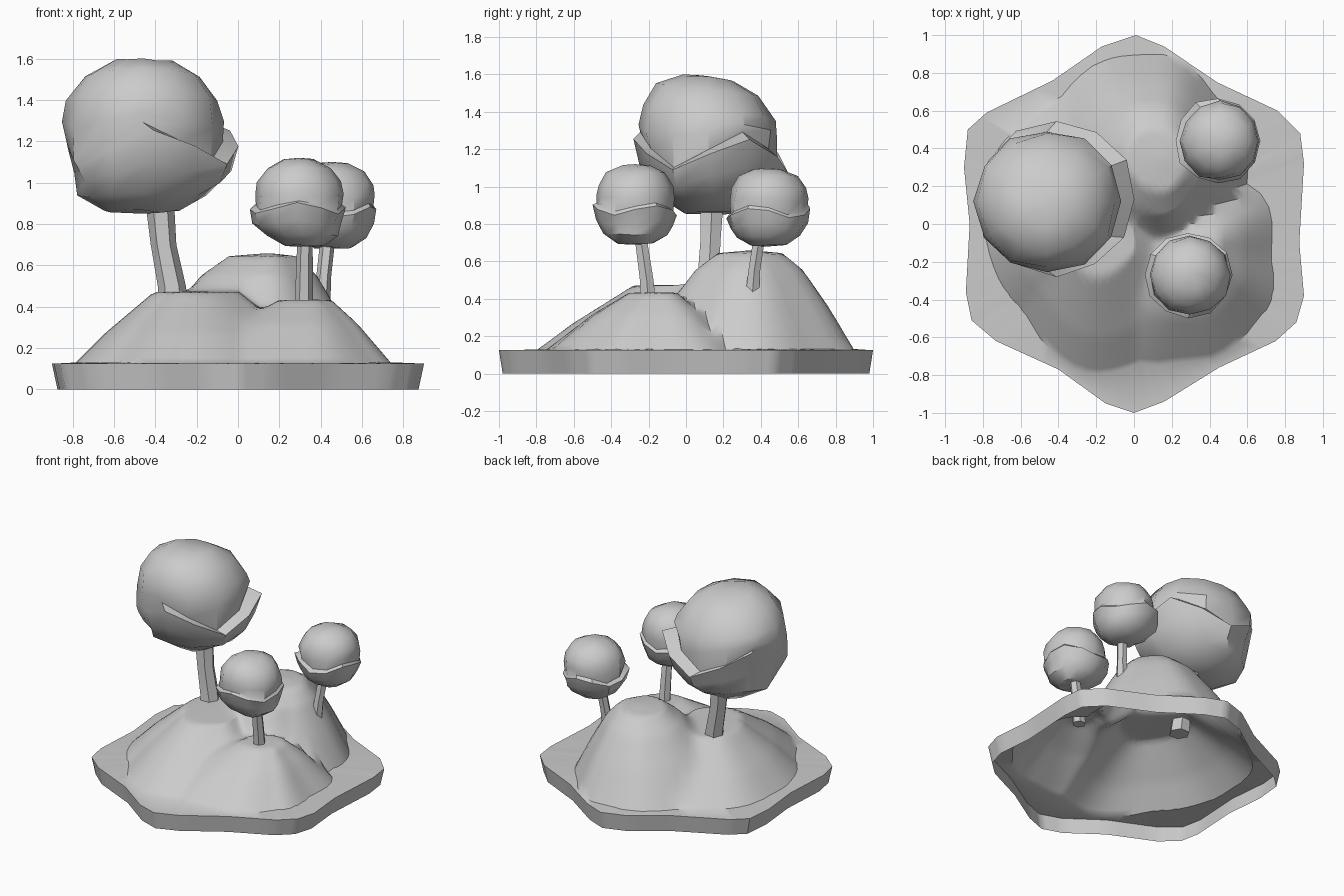
import bpy, bmesh, math, random

if "Cube" in bpy.data.objects:
    bpy.data.objects.remove(bpy.data.objects["Cube"])


def finish(name, bm, angle):
    bmesh.ops.recalc_face_normals(bm, faces=bm.faces)
    me = bpy.data.meshes.new(name)
    bm.to_mesh(me)
    bm.free()
    ob = bpy.data.objects.new(name, me)
    bpy.context.collection.objects.link(ob)
    bpy.ops.object.select_all(action='DESELECT')
    ob.select_set(True)
    bpy.context.view_layer.objects.active = ob
    bpy.ops.object.shade_smooth_by_angle(angle=math.radians(angle))
    return ob


def skin(bm, a, b):
    n = len(a)
    for i in range(n):
        j = (i + 1) % n
        bm.faces.new((a[i], a[j], b[j], b[i]))


def lerp_table(table, t):
    for (t0, v0), (t1, v1) in zip(table, table[1:]):
        if t <= t1:
            return v0 + (v1 - v0) * (t - t0) / (t1 - t0)
    return table[-1][1]


# Island: open-bottomed hexagonal rim with three merged mounds on top
OUTLINE = [(.01, 1), (.16, .94), (.44, .75), (.76, .60), (.88, .48), (.90, .32),
           (.875, -.1), (.90, -.38), (.86, -.52), (.75, -.62), (.45, -.76), (.16, -.94),
           (0, -1), (-.15, -.95), (-.4, -.77), (-.73, -.62), (-.86, -.51), (-.89, -.36),
           (-.87, 0), (-.90, .3), (-.88, .5), (-.78, .59), (-.43, .76), (-.17, .94)]
RIM = .125
# centre, height, foot radius every 45 degrees from +x, slope profile
MOUNDS = [
    ((-.2, 0), .35, [.55, .5, .72, .66, .59, .6, .8, .72],
     [(0, 1), (.35, .99), (.75, .42), (1, 0)]),
    ((.35, -.15), .31, [.38, .45, .4, .4, .55, .72, .58, .47],
     [(0, 1), (.26, .99), (.58, .62), (1, 0)]),
    ((.15, .35), .535, [.46, .43, .55, .62, .65, .6, .6, .48],
     [(0, 1), (.3, .97), (.5, .8), (.75, .43), (1, 0)]),
]


def height(x, y):
    total = 0
    for (cx, cy), h, radii, slope in MOUNDS:
        a = (math.atan2(y - cy, x - cx) / (math.pi / 4)) % 8
        i = int(a) % 8
        f = a - int(a)
        f = f * f * (3 - 2 * f)
        r = radii[i] * (1 - f) + radii[(i + 1) % 8] * f
        total += (h * lerp_table(slope, math.hypot(x - cx, y - cy) / r)) ** 10
    return RIM + total ** .1


def island():
    bm = bmesh.new()
    pts = []
    for (x0, y0), (x1, y1) in zip(OUTLINE, OUTLINE[1:] + OUTLINE[:1]):
        for k in range(4):
            pts.append((x0 + (x1 - x0) * k / 4, y0 + (y1 - y0) * k / 4))
    # find where each spoke meets the foot of the hill
    feet = []
    for x, y in pts:
        s = .99
        while s > .4 and height(x * s, y * s) < RIM + .002:
            s -= .005
        feet.append(s)
    prev = [bm.verts.new((x * .97, y * .98, 0)) for x, y in pts]
    ring = [bm.verts.new((x, y, RIM)) for x, y in pts]
    skin(bm, prev, ring)
    prev = ring
    rings = 26
    for k in range(rings):
        ring = []
        for (x, y), foot in zip(pts, feet):
            s = foot * (1 - k / rings)
            ring.append(bm.verts.new((x * s, y * s, height(x * s, y * s))))
        skin(bm, prev, ring)
        prev = ring
    tip = bm.verts.new((0, 0, height(0, 0)))
    for i in range(len(prev)):
        bm.faces.new((prev[i], prev[(i + 1) % len(prev)], tip))
    finish("island", bm, 40)


# Bent six-sided trunk following centre points with radii
def trunk(name, path):
    bm = bmesh.new()
    rings = []
    for x, y, z, r in path:
        rings.append([bm.verts.new((x + r * math.cos(i * math.pi / 3),
                                    y + r * math.sin(i * math.pi / 3), z)) for i in range(6)])
    for a, b in zip(rings, rings[1:]):
        skin(bm, a, b)
    bm.faces.new(rings[0])
    bm.faces.new(rings[-1])
    finish(name, bm, 30)


# Canopy: lower bowl with a wavy rim, and a dome rising from inside it
PROFILE = [(.43, .02, 0), (.74, .13, .1), (.90, .27, .5), (1.0, .43, 1), (.90, .47, 1),
           (.93, .60, .4), (.87, .74, .1), (.67, .89, 0), (.34, .98, 0)]


def canopy(name, centre, size, z0, z1, low_shift, shift, seed, phase, wave, tilt=0):
    rng = random.Random(seed)
    bm = bmesh.new()
    n = 12
    h = z1 - z0
    rings = []
    for k, (r, t, w) in enumerate(PROFILE):
        dx, dy = shift if k >= 4 else low_shift if k < 2 else (0, 0)
        cx, cy = centre[0] + dx, centre[1] + dy
        ring = []
        for i in range(n):
            a = math.tau * i / n
            rr = r * rng.uniform(.96, 1.03)
            z = z0 + h * (t + w * wave * math.cos(3 * (a - phase)) + rng.uniform(-.015, .01))
            if k >= 6:
                z -= tilt * rr * math.sin(a)
            ring.append(bm.verts.new((cx + size[0] * rr * math.cos(a),
                                      cy + size[1] * rr * math.sin(a), z)))
        rings.append(ring)
    for a, b in zip(rings, rings[1:]):
        skin(bm, a, b)
    low = bm.verts.new((centre[0] + low_shift[0], centre[1] + low_shift[1], z0))
    top = bm.verts.new((centre[0] + shift[0], centre[1] + shift[1], z1 - tilt / 4))
    for i in range(n):
        bm.faces.new((rings[0][i], rings[0][(i + 1) % n], low))
        bm.faces.new((rings[-1][i], rings[-1][(i + 1) % n], top))
    finish(name, bm, 35)


island()
trunk("large_trunk", [(-.31, .11, .38, .072), (-.32, .12, .5, .068),
                      (-.36, .13, .7, .062), (-.38, .14, .92, .07)])
trunk("front_trunk", [(.32, -.20, .36, .046), (.32, -.21, .5, .042), (.325, -.25, .78, .036)])
trunk("back_trunk", [(.405, .355, .43, .042), (.415, .365, .55, .036), (.44, .40, .78, .036)])
canopy("large_canopy", (-.41, .13), (.42, .41), .85, 1.6,
       (-.05, .02), (-.05, -.01), 3, -math.pi / 2, .12, .04)
canopy("front_canopy", (.285, -.27), (.235, .23), .69, 1.12,
       (.03, 0), (.01, 0), 7, math.pi / 6, .06)
canopy("back_canopy", (.445, .44), (.23, .23), .68, 1.1,
       (.01, 0), (.01, 0), 11, -.4, .07)
